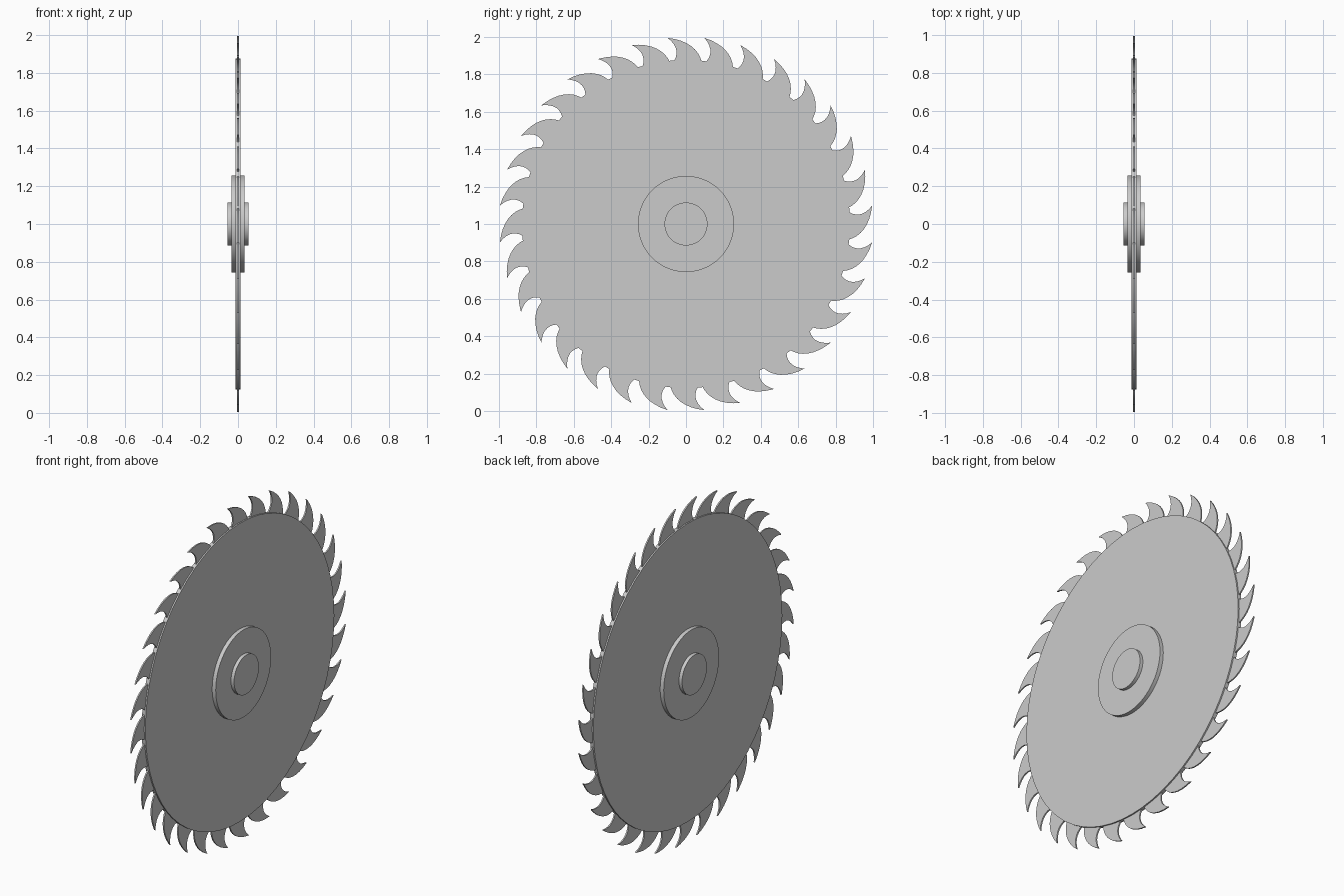
import bpy, bmesh, math
from mathutils import Matrix

cube = bpy.data.objects.get("Cube")
if cube:
    bpy.data.objects.remove(cube, do_unlink=True)

steel = bpy.data.materials.new("steel_grey")
steel.use_nodes = True
GREY = (0.6, 0.6, 0.6, 1)
steel.diffuse_color = GREY
steel.node_tree.nodes["Principled BSDF"].inputs["Base Color"].default_value = GREY

TEETH = 32
STEP = math.tau / TEETH


def finish(name, bm):
    bmesh.ops.recalc_face_normals(bm, faces=bm.faces)
    mesh = bpy.data.meshes.new(name)
    bm.to_mesh(mesh)
    bm.free()
    mesh.materials.append(steel)
    obj = bpy.data.objects.new(name, mesh)
    bpy.context.collection.objects.link(obj)
    bpy.ops.object.select_all(action="DESELECT")
    obj.select_set(True)
    bpy.context.view_layer.objects.active = obj
    bpy.ops.object.shade_smooth_by_angle(angle=math.radians(30))


def disc(name, radius, half_width):
    # Cylinder lying along the x axle
    bm = bmesh.new()
    place = Matrix.Translation((0, 0, 1)) @ Matrix.Rotation(math.pi / 2, 4, "Y")
    bmesh.ops.create_cone(bm, cap_ends=True, segments=64, radius1=radius,
                          radius2=radius, depth=2 * half_width, matrix=place)
    finish(name, bm)


def bezier(a, b, c, steps):
    # Quadratic curve in (angle, radius) space
    for i in range(steps + 1):
        t = i / steps
        yield tuple((1 - t) ** 2 * p + 2 * t * (1 - t) * q + t * t * r
                    for p, q, r in zip(a, b, c))


disc("blade_disc", 0.877, 0.012)
disc("hub_flange", 0.257, 0.035)
disc("hub_boss", 0.115, 0.055)

# Hooked tooth: convex back, then a root under the disc, then a concave front
tip, tail, root = (0, 1.0), (11.2, 0.87), (0.7, 0.86)
outline = list(bezier(tip, (9, 0.968), tail, 8))
outline += [(11, 0.84), (1, 0.84)]
outline += list(bezier(root, (4.6, 0.925), tip, 8))[:-1]

bm = bmesh.new()
for k in range(TEETH):
    ring = []
    for degrees, radius in outline:
        # Angle runs clockwise from the top, seen from +x
        a = math.radians(degrees) + (k - 0.5) * STEP
        ring.append(bm.verts.new((-0.004, radius * math.sin(a), 1 + radius * math.cos(a))))
    face = bm.faces.new(ring)
    grown = bmesh.ops.extrude_face_region(bm, geom=[face], use_keep_orig=True)
    moved = [g for g in grown["geom"] if isinstance(g, bmesh.types.BMVert)]
    bmesh.ops.translate(bm, verts=moved, vec=(0.008, 0, 0))
finish("saw_teeth", bm)
